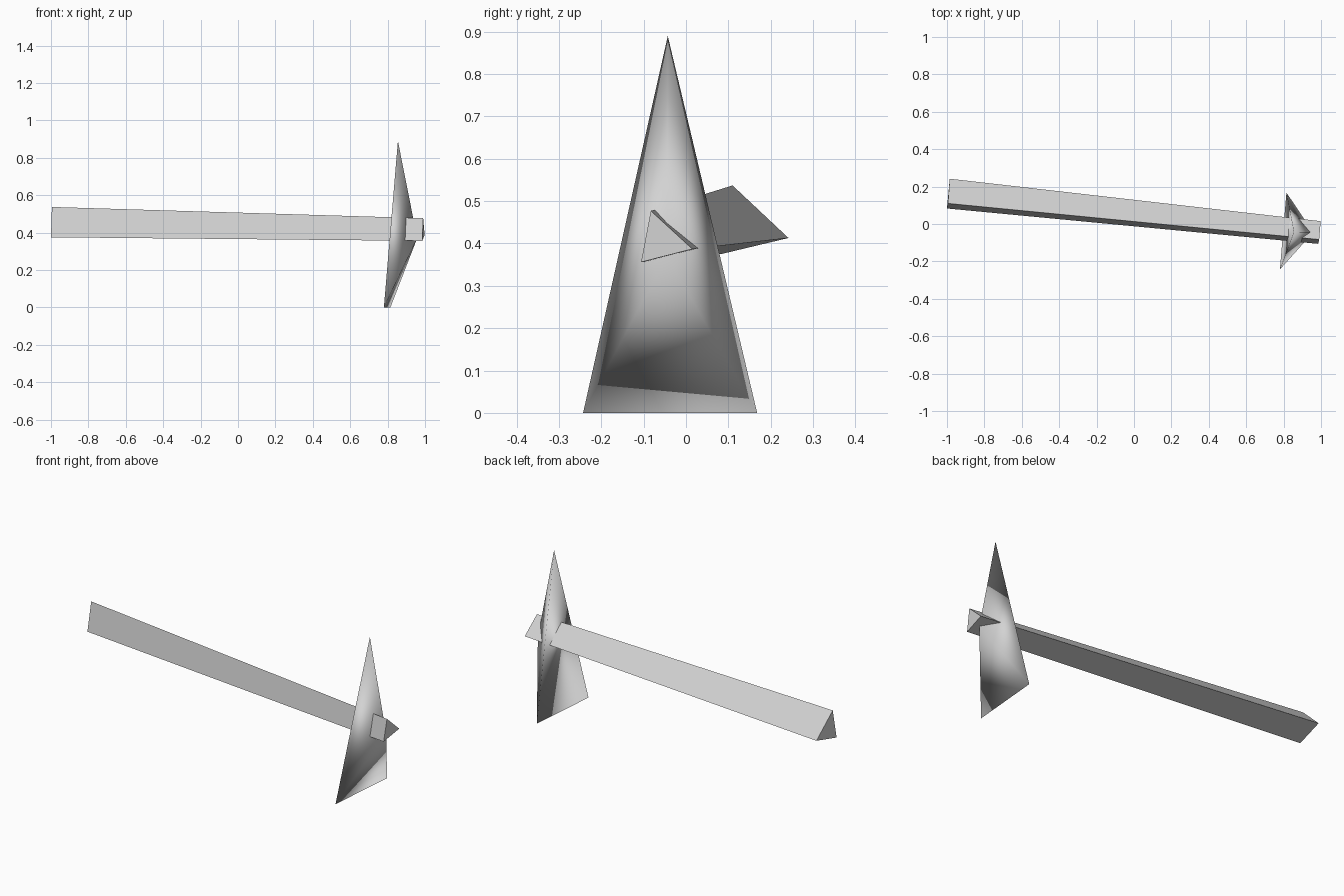
import bpy
import bmesh

if "Cube" in bpy.data.objects:
    bpy.data.objects.remove(bpy.data.objects["Cube"])

grey = bpy.data.materials.new("light_grey")
grey.diffuse_color = (0.65, 0.65, 0.65, 1)
grey.use_nodes = True
grey.node_tree.nodes["Principled BSDF"].inputs["Base Color"].default_value = grey.diffuse_color


def build(name, verts, faces, smooth):
    """Make a closed solid from a few corners."""
    mesh = bpy.data.meshes.new(name)
    bm = bmesh.new()
    vs = [bm.verts.new(v) for v in verts]
    for f in faces:
        bm.faces.new([vs[i] for i in f]).smooth = smooth
    bmesh.ops.recalc_face_normals(bm, faces=bm.faces)
    bm.to_mesh(mesh)
    bm.free()
    mesh.materials.append(grey)
    obj = bpy.data.objects.new(name, mesh)
    bpy.context.collection.objects.link(obj)
    return obj


# Handle: tapered three-sided bar, butt triangle then head triangle
butt = [(-0.995, 0.11, 0.537), (-1.0, 0.083, 0.375), (-0.985, 0.242, 0.413)]
head = [(0.99, -0.083, 0.477), (0.985, -0.106, 0.356), (0.998, 0.015, 0.387)]
sides = [(i, (i + 1) % 3, (i + 1) % 3 + 3, i + 3) for i in range(3)]
build("handle", butt + head, [(0, 1, 2), (3, 4, 5)] + sides, False)

# Blade: smooth-shaded tall triangle with its outer face drawn out to a point
tip, front, back, bulge = ((0.855, -0.043, 0.89), (0.78, -0.243, 0),
                           (0.815, 0.168, 0), (0.958, -0.045, 0.37))
build("blade", [tip, front, back, bulge],
      [(0, 1, 2), (0, 1, 3), (1, 2, 3), (2, 0, 3)], True)
